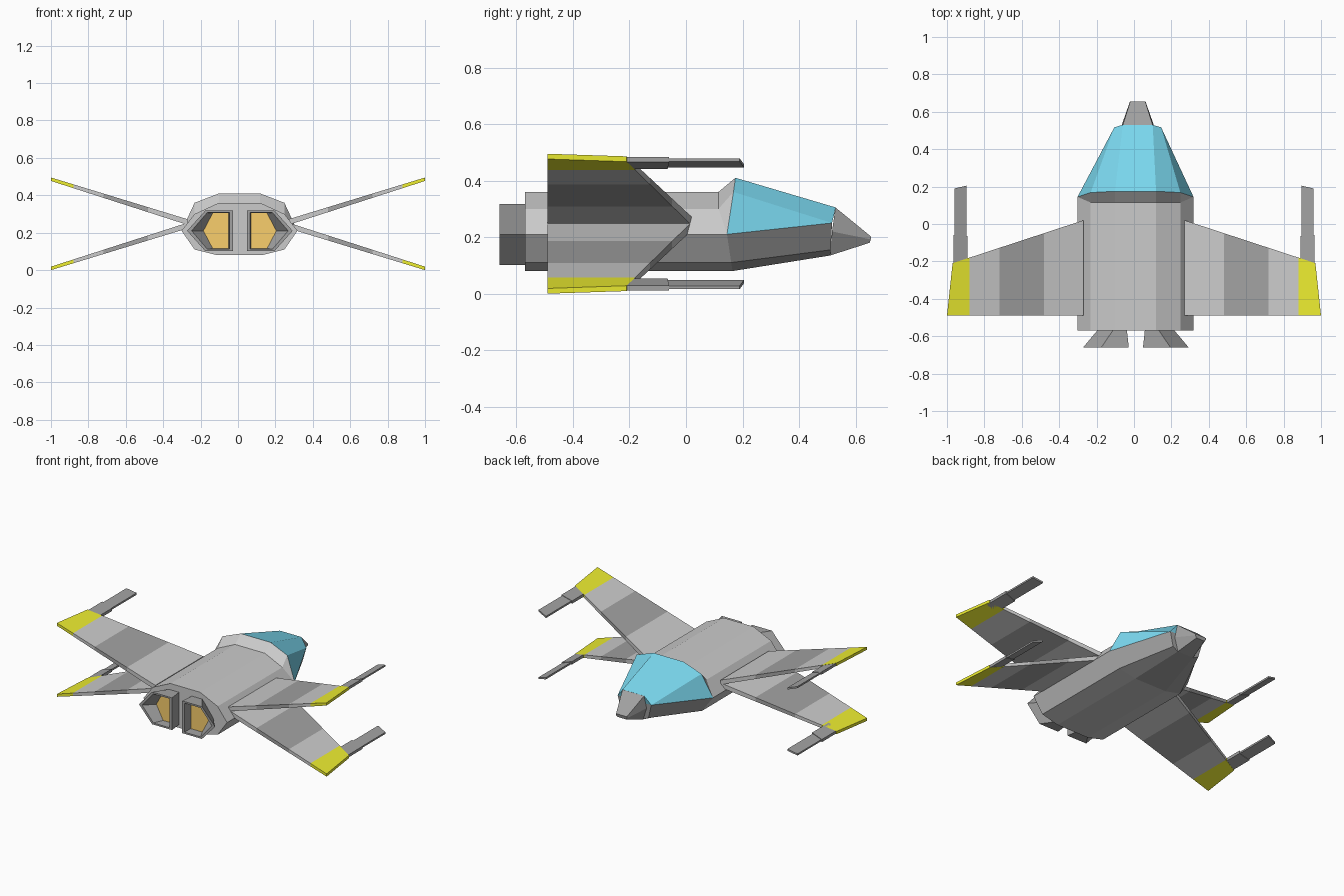
import bpy, bmesh

if "Cube" in bpy.data.objects:
    bpy.data.objects.remove(bpy.data.objects["Cube"])

def material(name, rgb):
    m = bpy.data.materials.new(name)
    m.diffuse_color = (*rgb, 1)
    m.use_nodes = True
    m.node_tree.nodes["Principled BSDF"].inputs["Base Color"].default_value = m.diffuse_color
    return m

LIGHT = material("light_grey", (0.68, 0.68, 0.68))
DARK = material("dark_grey", (0.36, 0.36, 0.36))
BLUE = material("blue_glass", (0.2, 0.7, 0.88))
YELLOW = material("yellow", (0.85, 0.85, 0.03))
ORANGE = material("orange_glow", (0.95, 0.62, 0.15))

def loft(name, rings, mats, pick=None, caps=(True, True)):
    """Skin equal-length rings; pick(segment) selects the material."""
    bm = bmesh.new()
    vs = [[bm.verts.new(p) for p in r] for r in rings]
    n = len(vs[0])
    for k in range(len(vs) - 1):
        for i in range(n):
            j = (i + 1) % n
            f = bm.faces.new((vs[k][i], vs[k][j], vs[k + 1][j], vs[k + 1][i]))
            f.material_index = pick(k) if pick else 0
    if caps[0]:
        bm.faces.new(vs[0])
    if caps[1]:
        bm.faces.new(vs[-1]).material_index = len(mats) - 1
    bmesh.ops.remove_doubles(bm, verts=bm.verts, dist=1e-4)
    bmesh.ops.recalc_face_normals(bm, faces=bm.faces)
    me = bpy.data.meshes.new(name)
    bm.to_mesh(me)
    bm.free()
    for m in mats:
        me.materials.append(m)
    ob = bpy.data.objects.new(name, me)
    bpy.context.collection.objects.link(ob)
    return ob

def ring(half, cx=0.008):
    """Complete a right-hand half section by reflection about x = cx."""
    return ([(cx + x, y, z) for x, y, z in half] +
            [(cx - x, y, z) for x, y, z in reversed(half)])

# Fuselage: ten-sided prism with a slanted front end
section = [(0.11, 0.36), (0.24, 0.30), (0.31, 0.21), (0.24, 0.11), (0.12, 0.08)]
front_y = [0.115, 0.115, 0.145, 0.16, 0.165]
loft("fuselage", [ring([(x, -0.57, z) for x, z in section]),
                  ring([(x, y, z) for (x, z), y in zip(section, front_y)])], [LIGHT])

# Raised collar behind the canopy
rear = [(0.11, 0.115, 0.36), (0.24, 0.115, 0.30), (0.31, 0.145, 0.21)]
rim = [(0.11, 0.175, 0.41), (0.24, 0.168, 0.36), (0.31, 0.145, 0.21)]
loft("canopy_collar", [ring(rear), ring(rim)], [LIGHT])

# Canopy glass, tapering to a shared side corner
corner = (0.125, 0.517, 0.25)
loft("canopy", [ring(rim), ring([(0.08, 0.53, 0.305), corner, corner], 0.02)], [BLUE])

# Dark hull under the canopy
loft("front_hull", [ring([(0.31, 0.145, 0.21), (0.24, 0.16, 0.11), (0.12, 0.165, 0.08)]),
                    ring([corner, (0.10, 0.512, 0.155), (0.06, 0.51, 0.135)], 0.02)], [DARK])

# Nose tip
loft("nose", [ring([(0.08, 0.529, 0.305), (0.09, 0.517, 0.22), (0.06, 0.51, 0.135)], 0.02),
              ring([(0.040, 0.655, 0.202), (0.042, 0.654, 0.192), (0.03, 0.65, 0.18)], 0.02)], [DARK])

# Engines: flared five-sided nozzles with a recessed glowing plate
def nozzle(y, inner, mid, outer, h, s):
    pts = [(inner, h), (mid, h), (outer, 0), (mid, -h), (inner, -h)]
    return [(0.01 + s * x, y, 0.21 + z) for x, z in pts]

for side, s in (("left", -1), ("right", 1)):
    loft(f"engine_{side}", [nozzle(-0.55, 0.05, 0.11, 0.19, 0.108, s),
                            nozzle(-0.66, 0.038, 0.185, 0.282, 0.108, s),
                            nozzle(-0.66, 0.055, 0.175, 0.258, 0.097, s),
                            nozzle(-0.60, 0.06, 0.145, 0.195, 0.095, s)], [DARK, ORANGE])

# Four banded wings in an X, each with a gun at the tip
MID = 0.2475

def top(x):
    return 0.275 + (x - 0.28) * 0.3056

def bottom(x):
    return top(x) - 0.03 + (x - 0.28) * 0.016

def lead(x):
    return 0.02 - (x - 0.27) * 0.328

def slab(x, y0, y1, zb, zt, sx, sz):
    return [(sx * x, y, MID + sz * (z - MID))
            for y, z in ((y0, zb), (y1, zb), (y1, zt), (y0, zt))]

for sx, sn in ((-1, "left"), (1, "right")):
    for sz, zn in ((1, "upper"), (-1, "lower")):
        rings = [slab(x, -0.49, lead(x), bottom(x), top(x), sx, sz)
                 for x in (0.27, 0.48, 0.72, 0.88)]
        tip = [(1.0, -0.49, bottom(1.0)), (0.97, -0.21, bottom(0.97)),
               (0.97, -0.21, top(0.97)), (1.0, -0.49, top(1.0))]
        rings.append([(sx * x, y, MID + sz * (z - MID)) for x, y, z in tip])
        loft(f"{zn}_{sn}_wing", rings, [LIGHT, DARK, YELLOW], lambda k: (0, 1, 0, 2)[k])
        # Gun mount and thinner barrel, tilted with the wing
        loft(f"{zn}_{sn}_gun_mount",
             [slab(x, -0.24, -0.065 + e, bottom(x), top(x) - 0.001, sx, sz)
              for x, e in ((0.89, 0), (0.965, 0.005))], [DARK])
        loft(f"{zn}_{sn}_gun_barrel",
             [slab(x, -0.08, y, bottom(x) + 0.004, top(x) - 0.004, sx, sz)
              for x, y in ((0.895, 0.205), (0.96, 0.19))], [DARK])
